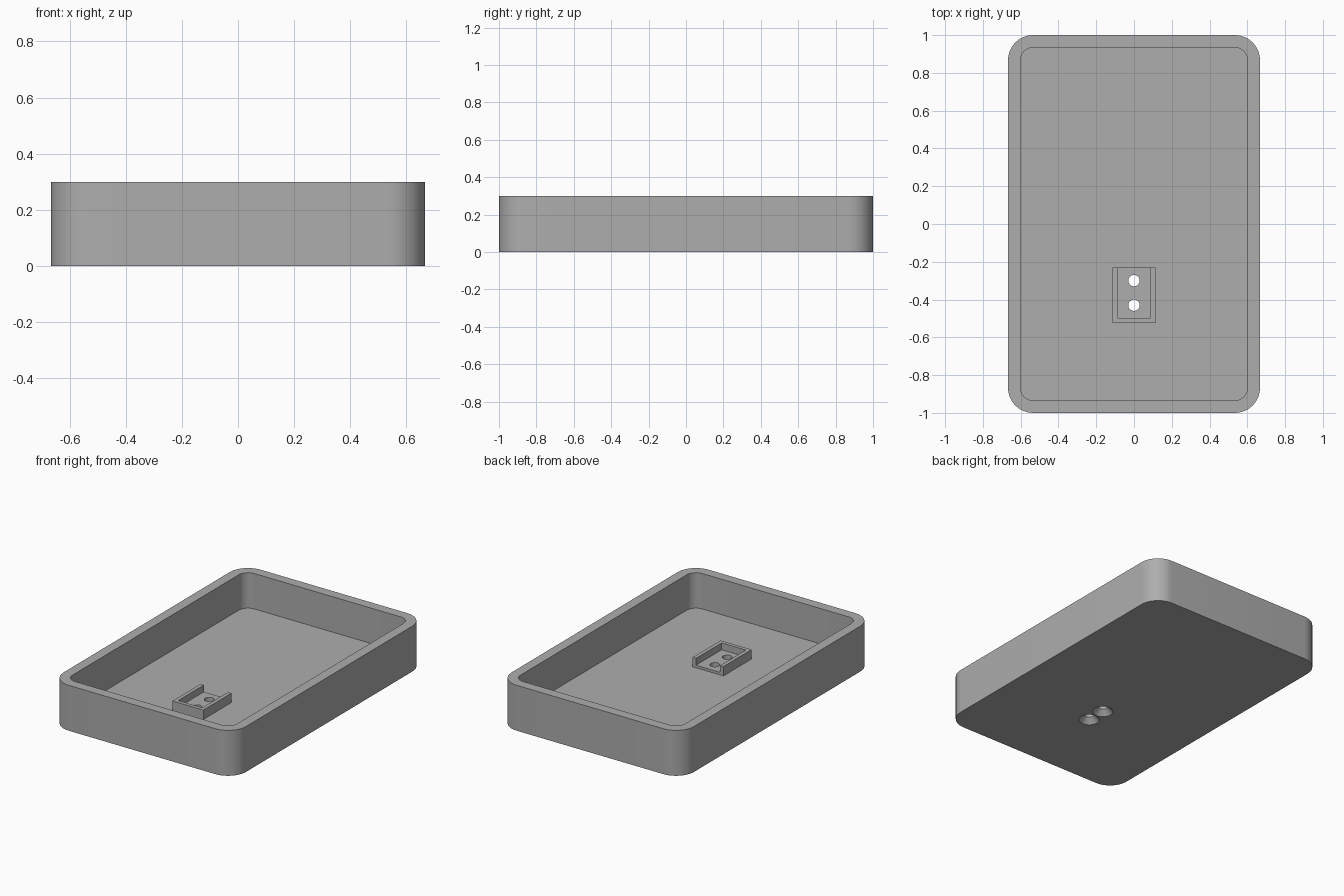
import bpy, bmesh, math

cube = bpy.data.objects.get("Cube")
if cube:
    bpy.data.objects.remove(cube, do_unlink=True)

HALF_X, HALF_Y, HEIGHT = 0.667, 1.0, 0.3
WALL, FLOOR, RADIUS = 0.066, 0.066, 0.133
HOLES_Y = (-0.30, -0.43)

grey = bpy.data.materials.new("plain grey")
grey.use_nodes = True
colour = (0.42, 0.42, 0.42, 1)
grey.diffuse_color = colour
grey.node_tree.nodes["Principled BSDF"].inputs["Base Color"].default_value = colour


def make_object(name, bm):
    bmesh.ops.recalc_face_normals(bm, faces=bm.faces)
    mesh = bpy.data.meshes.new(name)
    bm.to_mesh(mesh)
    bm.free()
    obj = bpy.data.objects.new(name, mesh)
    mesh.materials.append(grey)
    bpy.context.collection.objects.link(obj)
    return obj


def loft(name, rings):
    """Join rings of equal point count and cap both ends."""
    bm = bmesh.new()
    loops = [[bm.verts.new(p) for p in ring] for ring in rings]
    for a, b in zip(loops, loops[1:]):
        for i in range(len(a)):
            j = (i + 1) % len(a)
            bm.faces.new((a[i], a[j], b[j], b[i]))
    bm.faces.new(loops[0])
    bm.faces.new(loops[-1])
    return make_object(name, bm)


def rounded_ring(inset, z, steps=12):
    """Rounded rectangle following the tray outline, moved inward."""
    r = RADIUS - inset
    points = []
    for k, (sx, sy) in enumerate(((1, 1), (-1, 1), (-1, -1), (1, -1))):
        for i in range(steps + 1):
            a = math.pi / 2 * (k + i / steps)
            points.append((sx * (HALF_X - RADIUS) + r * math.cos(a),
                           sy * (HALF_Y - RADIUS) + r * math.sin(a), z))
    return points


def circle_ring(y, r, z, steps=32):
    return [(r * math.cos(math.tau * i / steps),
             y + r * math.sin(math.tau * i / steps), z) for i in range(steps)]


def box(name, x, y0, y1, z0, z1):
    return loft(name, [[(-x, y0, z), (x, y0, z), (x, y1, z), (-x, y1, z)]
                       for z in (z0, z1)])


def cut(target, cutter):
    cutter.hide_render = True
    cutter.hide_set(True)
    mod = target.modifiers.new("cut", "BOOLEAN")
    mod.operation = "DIFFERENCE"
    mod.solver = "EXACT"
    mod.object = cutter
    bpy.ops.object.select_all(action="DESELECT")
    bpy.context.view_layer.objects.active = target
    target.select_set(True)
    bpy.ops.object.modifier_apply(modifier=mod.name)


# Open tray with rounded corners
tray = loft("tray", [rounded_ring(0, 0), rounded_ring(0, HEIGHT),
                     rounded_ring(WALL, HEIGHT), rounded_ring(WALL, FLOOR)])

# Small three-sided holder with a thin raised base, open towards the back
holder = box("holder", 0.113, -0.523, -0.23, FLOOR, 0.128)
pocket = box("pocket_cutter", 0.088, -0.498, -0.1, 0.083, 0.3)
cut(holder, pocket)
cutters = [pocket]

# Countersunk screw holes through floor and holder
for y in HOLES_Y:
    hole = loft("hole_cutter", [circle_ring(y, 0.068, -0.005), circle_ring(y, 0.03, 0.035),
                                circle_ring(y, 0.03, 0.2)])
    cut(tray, hole)
    cut(holder, hole)
    cutters.append(hole)

for cutter in cutters:
    bpy.data.objects.remove(cutter, do_unlink=True)

# Smooth the rounded walls, keep edges crisp
bpy.ops.object.select_all(action="DESELECT")
for obj in (tray, holder):
    obj.select_set(True)
bpy.context.view_layer.objects.active = tray
bpy.ops.object.shade_smooth_by_angle(angle=math.radians(30))
